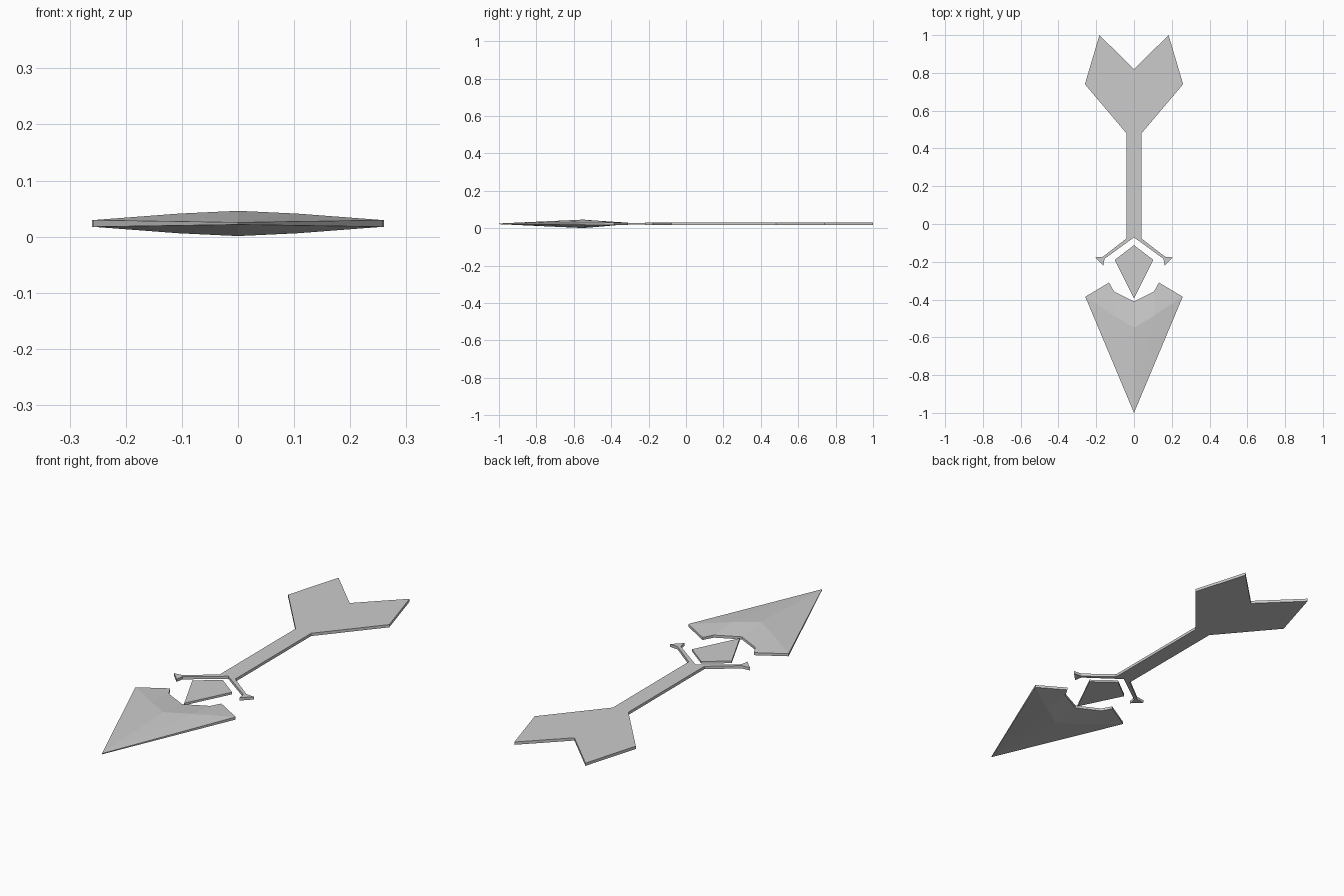
import bpy, bmesh

if "Cube" in bpy.data.objects:
    bpy.data.objects.remove(bpy.data.objects["Cube"])

MID_Z = 0.0235   # centre plane of the flat arrow


def symmetric_plate(name, points, faces, rim_count):
    """Right-half points (x, y, half thickness), mirrored in x and z.
    The first rim_count points form the outer rim, from centre line to centre line."""
    bm = bmesh.new()
    for sx in (1, -1):
        top = [bm.verts.new((sx * x, y, MID_Z + h)) for x, y, h in points]
        low = [bm.verts.new((sx * x, y, MID_Z - h)) for x, y, h in points]
        for f in faces:
            bm.faces.new([top[i] for i in f])
            bm.faces.new([low[i] for i in reversed(f)])
        for i in range(rim_count - 1):
            bm.faces.new([top[i], top[i + 1], low[i + 1], low[i]])
    bmesh.ops.remove_doubles(bm, verts=bm.verts, dist=1e-5)
    bmesh.ops.recalc_face_normals(bm, faces=bm.faces)
    mesh = bpy.data.meshes.new(name)
    bm.to_mesh(mesh)
    bm.free()
    obj = bpy.data.objects.new(name, mesh)
    bpy.context.collection.objects.link(obj)
    return obj


# Shaft with tail feathers at one end and a barbed fork at the other
T = 0.0065
outline = [(0, 0.82), (0.183, 1.0), (0.26, 0.74), (0.04, 0.48), (0.04, -0.077),
           (0.164, -0.173), (0.205, -0.177), (0.162, -0.22), (0.156, -0.184),
           (0, -0.071)]
symmetric_plate("shaft", [(x, y, T) for x, y in outline],
                [tuple(range(len(outline)))], len(outline))

# Small kite-shaped piece between fork and head
kite = [(0, -0.112), (0.102, -0.19), (0, -0.395)]
symmetric_plate("kite_inset", [(x, y, 0.005) for x, y in kite], [(0, 1, 2)], 3)

# Faceted head: rim points first, then the ridge points
head = [(0, -1.0, 0.002), (0.258, -0.385, 0.006), (0.132, -0.31, 0.006),
        (0.106, -0.357, 0.006), (0, -0.41, 0.006),
        (0, -0.55, 0.0225), (0.106, -0.485, 0.0175)]
symmetric_plate("arrow_head", head,
                [(0, 6, 5), (0, 1, 6), (5, 6, 3, 4), (6, 1, 2, 3)], 5)
